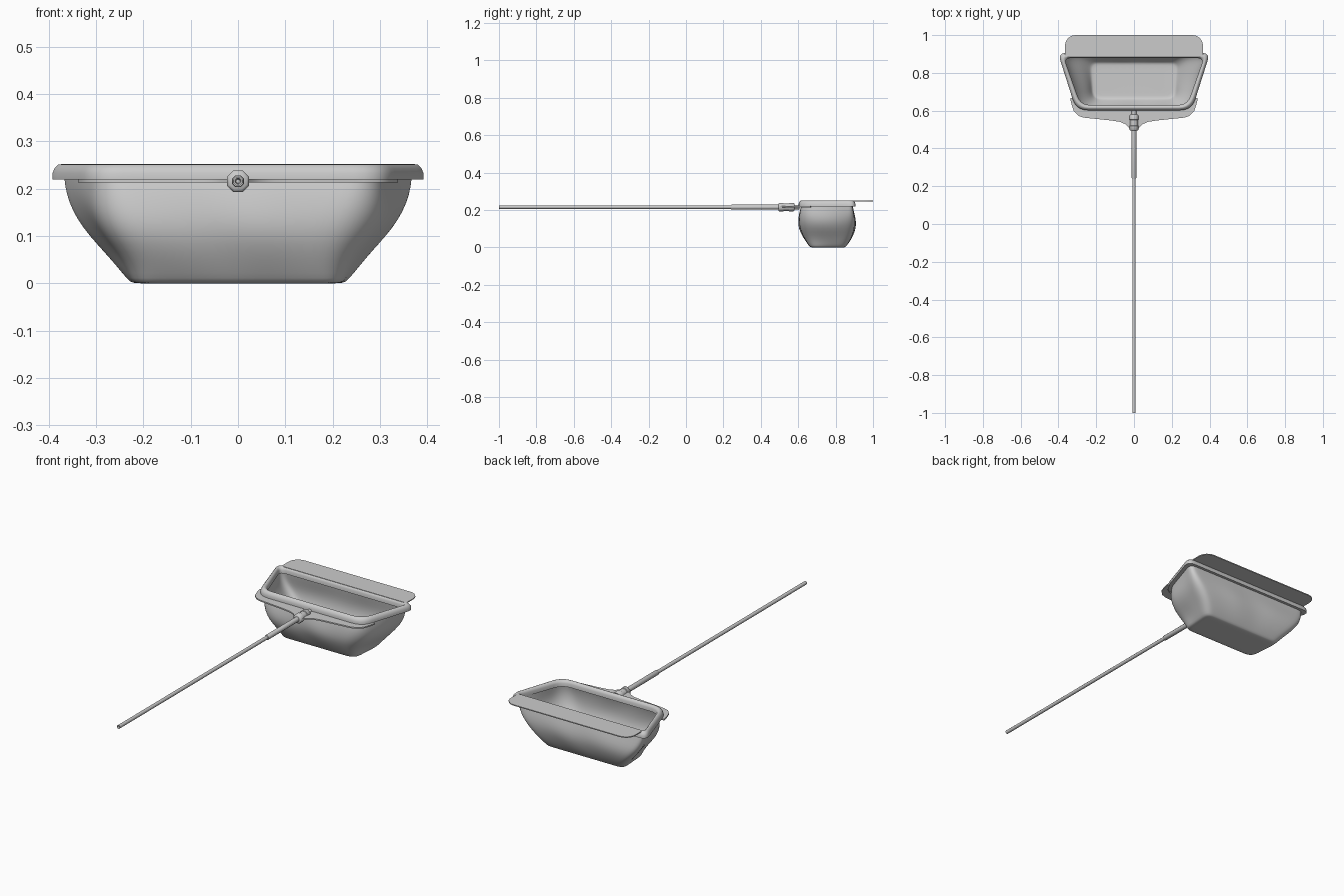
import bpy, bmesh, math
from mathutils import Vector

if "Cube" in bpy.data.objects:
    bpy.data.objects.remove(bpy.data.objects["Cube"])

POLE_Z = 0.216


def finish(name, bm, angle=40):
    bmesh.ops.recalc_face_normals(bm, faces=bm.faces)
    mesh = bpy.data.meshes.new(name)
    bm.to_mesh(mesh)
    bm.free()
    ob = bpy.data.objects.new(name, mesh)
    bpy.context.collection.objects.link(ob)
    bpy.ops.object.select_all(action='DESELECT')
    bpy.context.view_layer.objects.active = ob
    ob.select_set(True)
    bpy.ops.object.shade_smooth_by_angle(angle=math.radians(angle))
    return ob


def outline(wb, wf, y0, y1, rf, rb, seg=5, side=8):
    """Rounded trapezoid: half widths at back/front, y range, corner radii."""
    corners = [((wf, y0), rf), ((wb, y1), rb), ((-wb, y1), rb), ((-wf, y0), rf)]
    arcs = []
    for i, (c, r) in enumerate(corners):
        c = Vector(c)
        a = (Vector(corners[i - 1][0]) - c).normalized() * r + c
        b = (Vector(corners[(i + 1) % 4][0]) - c).normalized() * r + c
        arcs.append([a * (1 - t) ** 2 + c * 2 * t * (1 - t) + b * t * t
                     for t in (k / seg for k in range(seg + 1))])
    pts = []
    for i, arc in enumerate(arcs):
        nxt = arcs[(i + 1) % 4][0]
        pts += arc + [arc[-1].lerp(nxt, k / side) for k in range(1, side)]
    return pts


def loft(bm, rings, closed=False):
    rows = [[bm.verts.new(p) for p in ring] for ring in rings]
    n = len(rows[0])
    pairs = list(zip(rows, rows[1:]))
    if closed:
        pairs.append((rows[-1], rows[0]))
    for a, b in pairs:
        for i in range(n):
            j = (i + 1) % n
            bm.faces.new((a[i], a[j], b[j], b[i]))
    return rows


def plate(name, pts, z0, z1):
    bm = bmesh.new()
    rows = loft(bm, [[(x, y, z) for x, y in pts] for z in (z0, z1)])
    for r in rows:
        bm.faces.new(r)
    return finish(name, bm, 30)


def lathe_y(name, profile, sides=8):
    """Octagonal turned part along y; profile is (y, flat radius)."""
    bm = bmesh.new()
    k = 1 / math.cos(math.pi / sides)
    rings = [[(r * k * math.cos(2 * math.pi * (i + .5) / sides), y,
               POLE_Z + r * k * math.sin(2 * math.pi * (i + .5) / sides))
              for i in range(sides)] for y, r in profile]
    rows = loft(bm, rings)
    bm.faces.new(rows[0])
    bm.faces.new(rows[-1])
    return finish(name, bm, 50)


# Frame rim: half-round section swept around the trapezoid mouth
section = [(0, .22), (0, .233), (.004, .243), (.011, .251), (.017, .252),
           (.024, .247), (.028, .238), (.028, .22)]
bm = bmesh.new()
loft(bm, [[(p.x, p.y, z) for p in outline(.403 - d * 1.2, .306 - d * .85,
                                          .602 + d, .906 - d, .062 - d * .4, .045 - d * .4)]
          for d, z in section], closed=True)
finish("frame_rim", bm, 50)

# Net bag: loose fabric bowl narrowing to a flat bottom
bag = [(.379, .287, .622, .888, .055, .04, .238), (.378, .287, .611, .894, .06, .04, .205),
       (.374, .285, .604, .902, .07, .05, .17), (.357, .28, .601, .907, .08, .06, .135),
       (.325, .267, .606, .904, .08, .06, .10), (.287, .245, .622, .892, .07, .05, .065),
       (.26, .23, .64, .877, .06, .05, .035), (.236, .222, .658, .858, .05, .04, .008),
       (.226, .216, .666, .85, .04, .035, .0), (.2, .19, .69, .83, .03, .03, .0)]
bm = bmesh.new()
rings = []
for row in bag:
    z = row[-1]
    amp = .005 * math.sin(math.pi * min(z / .22, 1))
    pts = outline(*row[:6])
    ring = []
    for p in pts:
        a = math.atan2(p.y - .755, p.x)
        s = 1 + amp / .2 * math.sin(5 * a + 12 * z + .6)
        ring.append((p.x * s, .755 + (p.y - .755) * s, z))
    rings.append(ring)
rows = loft(bm, rings)
bm.faces.new(rows[-1])
net = finish("net_bag", bm, 60)
sub = net.modifiers.new("smooth", 'SUBSURF')
sub.levels = sub.render_levels = 1

# Scraper blade along the back of the rim
half = [(.365, .885), (.365, .945)]
half += [(.31 + .055 * math.cos(t), .945 + .055 * math.sin(t))
         for t in (math.pi / 12 * k for k in range(1, 7))]
plate("scraper_blade", half + [(-x, y) for x, y in reversed(half)], .2465, .2515)

# Bracket plate hugging the front of the rim and tapering to the socket
half = [(.02, .5), (.03, .513), (.047, .529), (.075, .541), (.12, .548), (.265, .563),
        (.295, .573), (.318, .596), (.33, .63), (.338, .665), (.325, .668),
        (.305, .63), (.285, .615), (.25, .608)]
plate("bracket_plate", half + [(-x, y) for x, y in reversed(half)], .2135, .2205)

# Socket, sleeve and pole
lathe_y("socket", [(.494, .018), (.499, .023), (.52, .023), (.522, .020), (.55, .020),
                   (.552, .023), (.573, .023), (.58, .018)])
lathe_y("socket_neck", [(.57, .012), (.607, .012)])
lathe_y("sleeve", [(.24, .011), (.244, .0125), (.51, .0125)])
lathe_y("pole", [(-.985, .004), (-1, .006), (-1, .009), (.26, .009)])
